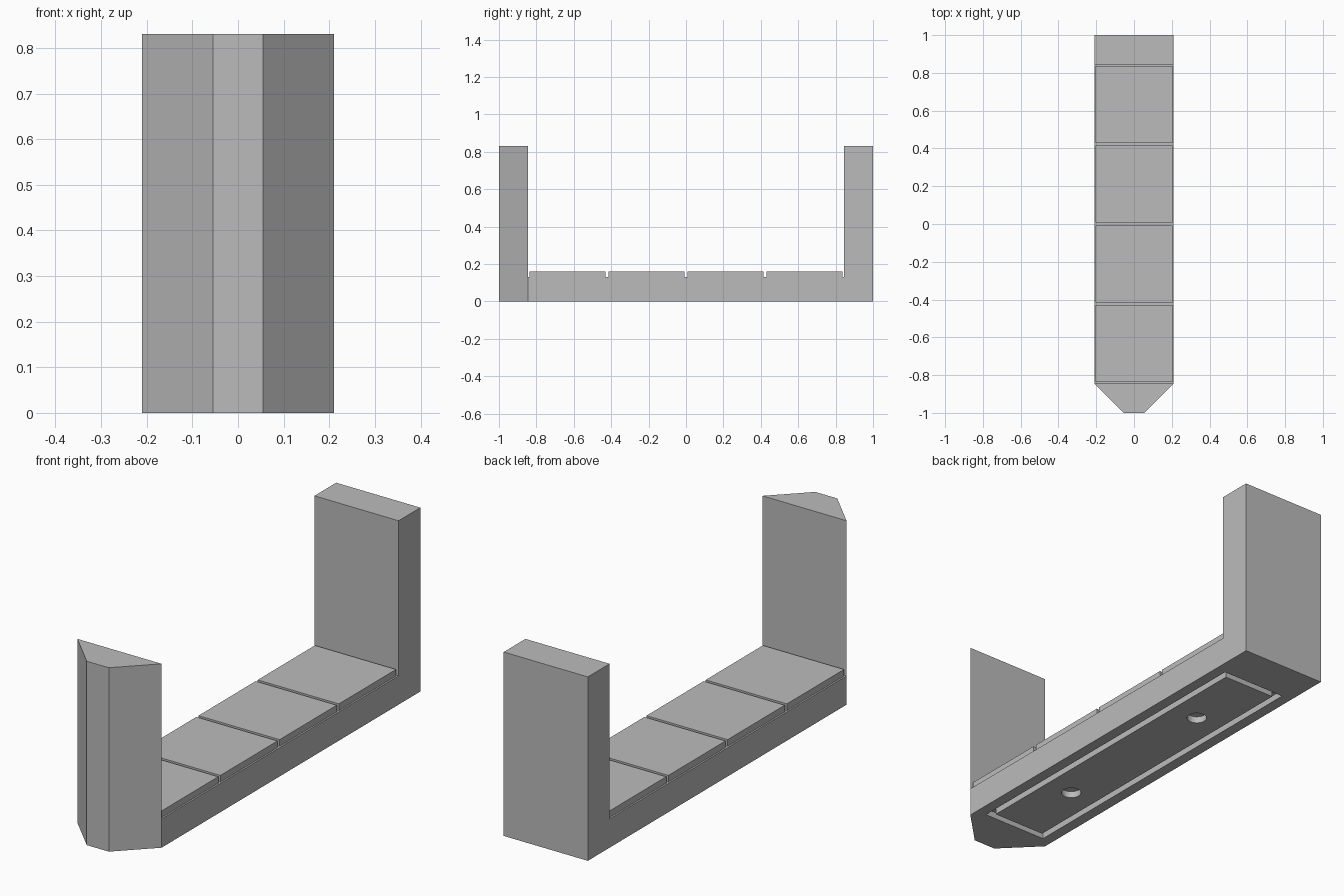
import bpy
import bmesh
import math
from mathutils import Matrix, Vector

default_cube = bpy.data.objects.get("Cube")
if default_cube:
    bpy.data.objects.remove(default_cube, do_unlink=True)

grey = bpy.data.materials.new("plain_grey")
grey.use_nodes = True
COLOUR = (0.5, 0.5, 0.5, 1)
grey.diffuse_color = COLOUR
grey.node_tree.nodes["Principled BSDF"].inputs["Base Color"].default_value = COLOUR

HALF_W = 0.21       # half width of the body
WALL_Y = 0.845      # inner face of both end walls
HEIGHT = 0.83
DECK = 0.13         # top of the base, under the pads
PAD_TOP = 0.16
GAP = 0.015         # gap between pads
GROOVE = 0.03       # width and depth of the underside cuts


def prism(name, outline, z0, z1):
    """Extrude a plan outline from z0 up to z1."""
    bm = bmesh.new()
    face = bm.faces.new([bm.verts.new((x, y, z0)) for x, y in outline])
    grown = bmesh.ops.extrude_face_region(bm, geom=[face])
    top = [v for v in grown["geom"] if isinstance(v, bmesh.types.BMVert)]
    bmesh.ops.translate(bm, vec=Vector((0, 0, z1 - z0)), verts=top)
    bmesh.ops.recalc_face_normals(bm, faces=bm.faces)
    mesh = bpy.data.meshes.new(name)
    bm.to_mesh(mesh)
    bm.free()
    obj = bpy.data.objects.new(name, mesh)
    bpy.context.collection.objects.link(obj)
    mesh.materials.append(grey)
    return obj


def box(name, hx, y0, y1, z0, z1):
    return prism(name, [(-hx, y0), (hx, y0), (hx, y1), (-hx, y1)], z0, z1)


def cut(target, cutter):
    """Subtract the cutter from the target and discard it."""
    mod = target.modifiers.new("cut", "BOOLEAN")
    mod.operation = "DIFFERENCE"
    mod.solver = "EXACT"
    mod.object = cutter
    bpy.context.view_layer.objects.active = target
    bpy.ops.object.modifier_apply(modifier=mod.name)
    bpy.data.objects.remove(cutter, do_unlink=True)


# Body: plan with a chamfered nose, hollowed between the two end walls
body = prism("body", [(-HALF_W, 1), (-HALF_W, -WALL_Y), (-0.055, -1),
                      (0.055, -1), (HALF_W, -WALL_Y), (HALF_W, 1)], 0, HEIGHT)
cut(body, box("opening_cutter", 0.5, -WALL_Y, WALL_Y, DECK, 1))

# Rectangular groove on the underside
ring = box("groove_cutter", 0.16, -0.8, 0.8, -0.1, GROOVE)
cut(ring, box("island_cutter", 0.16 - GROOVE, GROOVE - 0.8, 0.8 - GROOVE, -0.2, 0.2))
cut(body, ring)

# Two round blind holes on the underside
for y in (-0.42, 0.42):
    circle = [(0.042 * math.cos(a), y + 0.042 * math.sin(a))
              for a in (math.tau * i / 32 for i in range(32))]
    cut(body, prism("hole_cutter", circle, -0.1, GROOVE))

# Four pads along the deck
pitch = 2 * WALL_Y / 4
for i in range(4):
    start = -WALL_Y + i * pitch
    box(f"pad_{i + 1}", HALF_W - GAP / 2, start + GAP / 2, start + pitch - GAP / 2,
        DECK, PAD_TOP)
